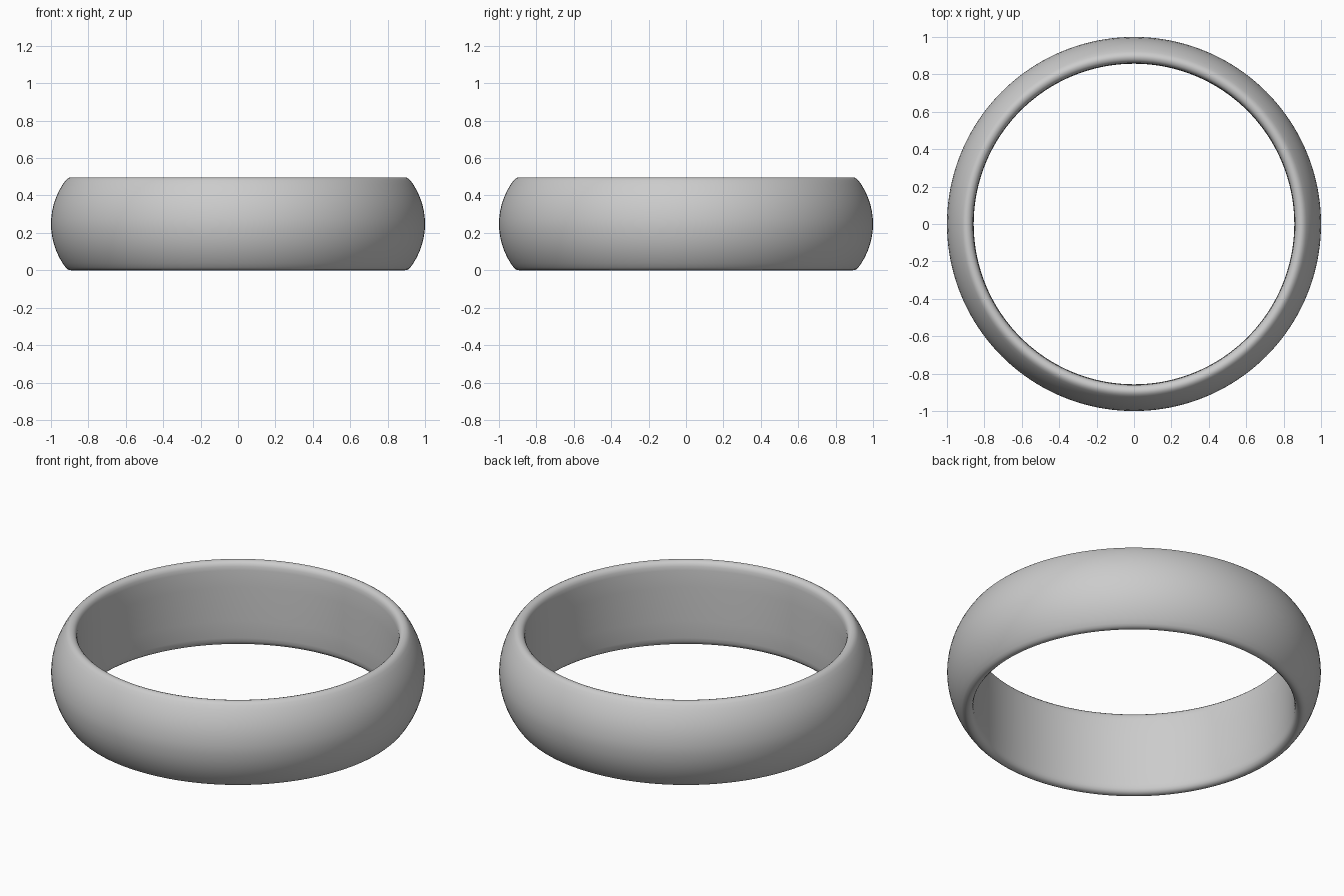
import bpy, bmesh, math

if "Cube" in bpy.data.objects:
    bpy.data.objects.remove(bpy.data.objects["Cube"])

SEGMENTS = 160
MID_Z = 0.248

# Upper half of the cross-section: domed outside, rounded rim, flat inside
dome = [(0.615 + 0.385 * math.cos(math.radians(a)), 0.385 * math.sin(math.radians(a)))
        for a in (4, 10, 16, 22, 28, 33, 37)]
rim = [(0.913, 0.241), (0.902, 0.247), (0.891, 0.248), (0.878, 0.244),
       (0.868, 0.235), (0.862, 0.221), (0.859, 0.2), (0.857, 0.1)]
upper = [(1.0, 0.0)] + dome + rim + [(0.857, 0.0)]
lower = [(r, -z) for r, z in reversed(upper[1:-1])]
profile = upper + lower

# Sweep the cross-section around the z axis
bm = bmesh.new()
rings = []
for i in range(SEGMENTS):
    a = 2 * math.pi * i / SEGMENTS
    rings.append([bm.verts.new((r * math.cos(a), r * math.sin(a), MID_Z + z))
                  for r, z in profile])
n = len(profile)
for i in range(SEGMENTS):
    here, nxt = rings[i], rings[(i + 1) % SEGMENTS]
    for j in range(n):
        k = (j + 1) % n
        bm.faces.new((here[j], nxt[j], nxt[k], here[k]))
bmesh.ops.recalc_face_normals(bm, faces=bm.faces)
for face in bm.faces:
    face.smooth = True

# Ring band
mesh = bpy.data.meshes.new("ring_band")
bm.to_mesh(mesh)
bm.free()
band = bpy.data.objects.new("ring_band", mesh)
bpy.context.collection.objects.link(band)
